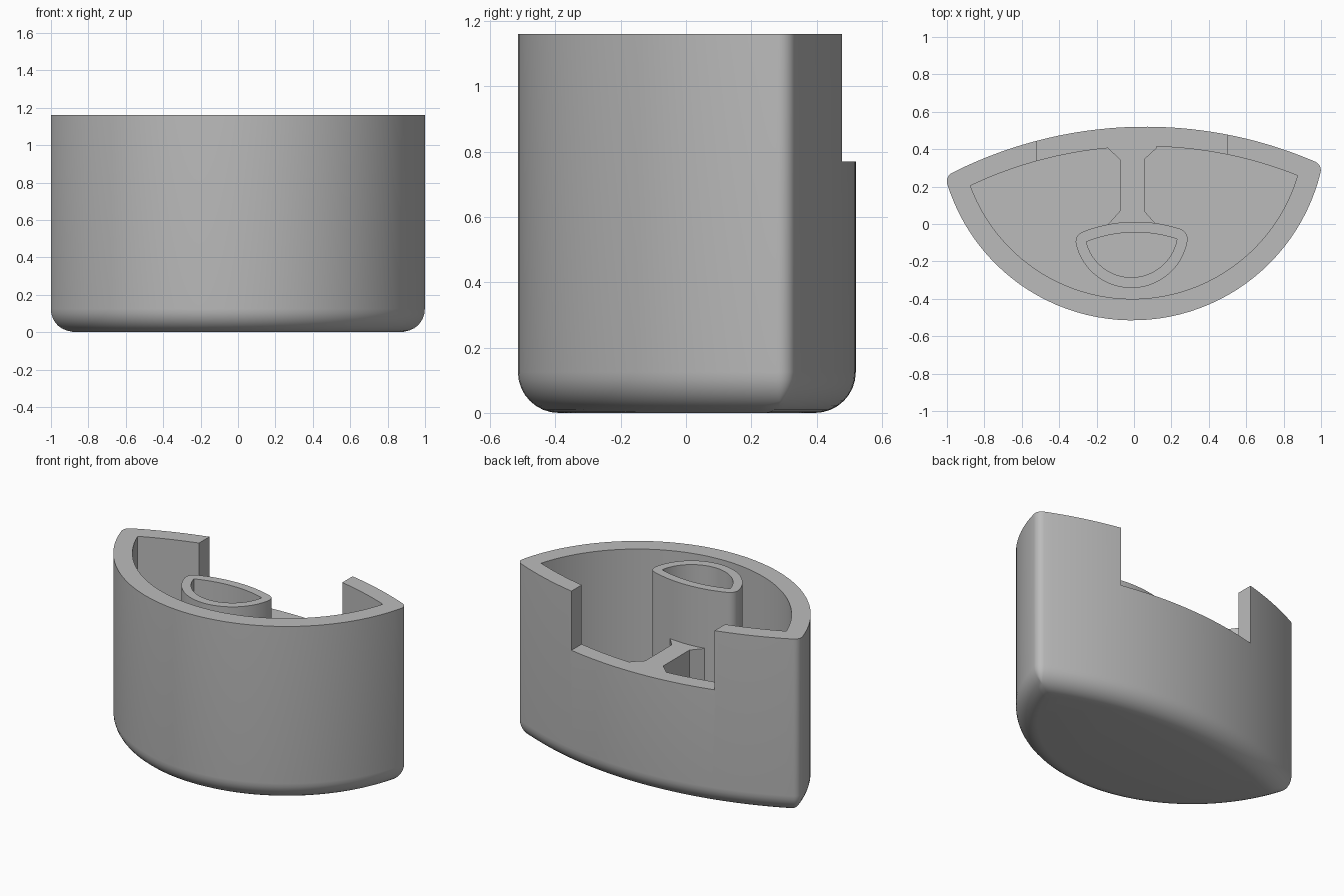
import bpy, bmesh, math
from mathutils import Vector

old = bpy.data.objects.get("Cube")
if old:
    bpy.data.objects.remove(old, do_unlink=True)

HEIGHT, NOTCH_Z, FLOOR, FILLET = 1.16, 0.77, 0.12, 0.125
CORNER = 0.05

grey = bpy.data.materials.new("plain grey")
grey.use_nodes = True
grey.diffuse_color = (0.5, 0.5, 0.5, 1)
grey.node_tree.nodes["Principled BSDF"].inputs["Base Color"].default_value = grey.diffuse_color


def lens(front, back, grow=0.0, r=0.0, arc=48, round_steps=6):
    """Outline between two arcs (x, y, radius), grown, with corners rounded to r."""
    cf, cb = Vector(front[:2]), Vector(back[:2])
    rf, rb = front[2] + grow, back[2] + grow
    axis = cf - cb
    d = axis.length
    axis.normalize()
    side = Vector((axis.y, -axis.x))
    a = (d * d + (rb - r) ** 2 - (rf - r) ** 2) / (2 * d)
    h = math.sqrt((rb - r) ** 2 - a * a)
    right, left = cb + axis * a + side * h, cb + axis * a - side * h

    def angle(p, c):
        return math.atan2(p.y - c.y, p.x - c.x)

    stops = [angle(left, cf), angle(right, cf), angle(right, cb),
             angle(left, cb), angle(left, cf) + 2 * math.pi]
    spans = [(cf, rf, arc), (right, r, round_steps), (cb, rb, arc), (left, r, round_steps)]
    points = []
    for (c, rad, n), s, e in zip(spans, stops, stops[1:]):
        for i in range(n):
            t = s + (e - s) * i / n
            points.append(c + rad * Vector((math.cos(t), math.sin(t))))
    return points


def loft(name, levels, closed_loop=False):
    """Join outlines (points, z) with side faces; cap the ends or close into a ring."""
    bm = bmesh.new()
    rings = [[bm.verts.new((p[0], p[1], z)) for p in pts] for pts, z in levels]
    pairs = list(zip(rings, rings[1:]))
    if closed_loop:
        pairs.append((rings[-1], rings[0]))
    else:
        bm.faces.new(rings[0][::-1])
        bm.faces.new(rings[-1])
    for low, high in pairs:
        n = len(low)
        for i in range(n):
            j = (i + 1) % n
            bm.faces.new((low[i], low[j], high[j], high[i]))
    bmesh.ops.remove_doubles(bm, verts=bm.verts, dist=1e-5)
    bmesh.ops.recalc_face_normals(bm, faces=bm.faces)
    mesh = bpy.data.meshes.new(name)
    bm.to_mesh(mesh)
    bm.free()
    mesh.materials.append(grey)
    obj = bpy.data.objects.new(name, mesh)
    bpy.context.collection.objects.link(obj)
    return obj


def combine(target, tool, operation):
    tool.hide_render = True
    mod = target.modifiers.new(tool.name, 'BOOLEAN')
    mod.operation, mod.object, mod.solver = operation, tool, 'EXACT'
    bpy.context.view_layer.objects.active = target
    bpy.ops.object.modifier_apply(modifier=mod.name)
    bpy.data.objects.remove(tool, do_unlink=True)


# Outer shell: rounded bottom edge, straight walls, open cavity
outer = ((-0.009, 0.521, 1.036), (0.062, -1.775, 2.295))
inner = lens((-0.009, 0.521, 0.9215), (0.062, -1.775, 2.19))
levels = []
for i in range(9):
    t = math.pi / 2 * i / 8
    inset = FILLET * (1 - math.sin(t))
    levels.append((lens(*outer, grow=-inset, r=max(CORNER - inset, 0)),
                   FILLET * (1 - math.cos(t))))
levels += [(lens(*outer, r=CORNER), HEIGHT), (inner, HEIGHT), (inner, FLOOR)]
shell = loft("container_shell", levels)

# Notch in the back wall
notch = [(-0.52, 0.2), (0.5, 0.2), (0.5, 0.7), (-0.52, 0.7)]
combine(shell, loft("notch_cutter", [(notch, NOTCH_Z), (notch, HEIGHT + 0.2)]), 'DIFFERENCE')

# Inner tube standing on the floor
small = ((-0.014, -0.0375, 0.2476), (0.008, -0.758, 0.713))
bore, wall = lens(*small), lens(*small, grow=0.057, r=0.057)
base = FLOOR / 2
tube = loft("inner_tube", [(wall, base), (wall, HEIGHT), (bore, HEIGHT), (bore, base)], True)

# Rib with flared ends, joining the tube to the back wall
half = [(0.06, -0.02), (0.125, -0.02), (0.125, 0.002), (0.065, 0.07),
        (0.065, 0.345), (0.13, 0.405), (0.13, 0.45)]
rib_outline = [(x - 0.01, y) for x, y in half] + [(-x - 0.01, y) for x, y in reversed(half)]
rib = loft("rib", [(rib_outline, base), (rib_outline, NOTCH_Z)])

combine(shell, tube, 'UNION')
combine(shell, rib, 'UNION')

bpy.ops.object.select_all(action='DESELECT')
shell.select_set(True)
bpy.context.view_layer.objects.active = shell
bpy.ops.object.shade_smooth_by_angle(angle=math.radians(30))
